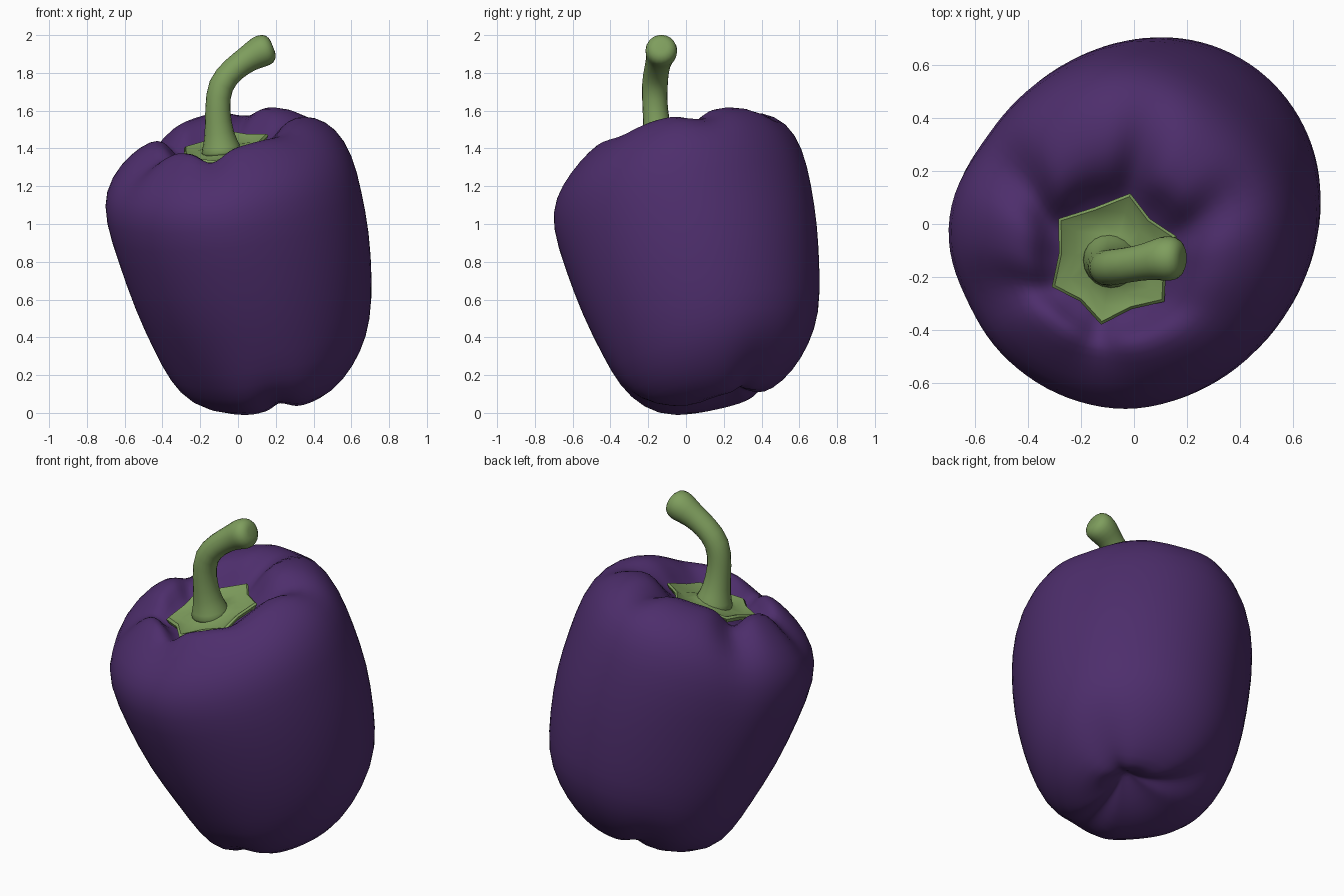
import bpy, bmesh, math
from mathutils import Vector

if "Cube" in bpy.data.objects:
    bpy.data.objects.remove(bpy.data.objects["Cube"])

LEAN = math.atan2(0.82, 0.58)          # direction in which the ends tilt upward


def material(name, color):
    m = bpy.data.materials.new(name)
    m.diffuse_color = (*color, 1)
    m.use_nodes = True
    m.node_tree.nodes["Principled BSDF"].inputs["Base Color"].default_value = m.diffuse_color
    return m


def loft(name, rings, mat, subdiv=1, angle=180):
    """Skin a list of equally long rings, closing both ends with a fan."""
    bm = bmesh.new()
    rows = [[bm.verts.new(p) for p in ring] for ring in rings]
    n = len(rows[0])
    for a, b in zip(rows, rows[1:]):
        for i in range(n):
            j = (i + 1) % n
            bm.faces.new((a[i], a[j], b[j], b[i]))
    for row in (rows[0], rows[-1]):
        c = bm.verts.new(sum((v.co for v in row), Vector()) / n)
        for i in range(n):
            bm.faces.new((row[i], row[(i + 1) % n], c))
    bmesh.ops.recalc_face_normals(bm, faces=bm.faces[:])
    me = bpy.data.meshes.new(name)
    bm.to_mesh(me)
    bm.free()
    me.materials.append(mat)
    ob = bpy.data.objects.new(name, me)
    bpy.context.collection.objects.link(ob)
    if subdiv:
        s = ob.modifiers.new("Smooth", 'SUBSURF')
        s.levels = s.render_levels = subdiv
    bpy.context.view_layer.objects.active = ob
    ob.select_set(True)
    bpy.ops.object.shade_smooth_by_angle(angle=math.radians(angle))
    ob.select_set(False)
    return ob


def bell(a, deg, width):
    """Soft bump around the azimuth deg."""
    d = (math.degrees(a) - deg + 180) % 360 - 180
    return math.exp(-(d / width) ** 2)


def groove(a, grooves, outer=0):
    """Strength of the creases at azimuth a; some fade toward the outside."""
    return sum(depth * (1 + (keep - 1) * outer) * bell(a, deg, width)
               for deg, depth, width, keep in grooves)


purple = material("purple_skin", (0.075, 0.027, 0.15))
green = material("green_stem", (0.21, 0.34, 0.11))

# Body: rings of (centre x, centre y, centre z, radius, tilt, top crease, bottom crease)
top_grooves = [(20, .9, 12, .15), (77, .9, 11, .15), (150, 1.1, 11, .9),
               (205, .9, 11, .7), (258, .9, 11, .3), (320, .3, 14, .1)]
low_grooves = [(30, .8, 14, 1), (125, .9, 14, 1), (275, 1.0, 14, 1)]
# Uneven growth: azimuth, width, radial change, height, height range
bulges = [(225, 35, -.065, .2, .35), (45, 35, -.05, 1.42, .3), (135, 30, -.04, 1.1, .55),
          (180, 18, .015, 1.3, .15), (265, 25, .022, 1.12, .3)]
profile = [
    (.27, .25, .15, .02, .30, 0, 0),
    (.26, .24, .12, .06, .30, 0, 0),
    (.23, .22, .065, .16, .30, 0, .04),
    (.19, .18, .06, .28, .30, 0, .05),
    (.15, .15, .125, .42, .30, 0, .035),
    (.14, .14, .25, .515, .28, 0, .015),
    (.125, .13, .41, .58, .25, 0, .005),
    (.08, .08, .63, .632, .22, 0, 0),
    (.03, .035, .88, .668, .20, .005, 0),
    (-.025, -.01, 1.10, .683, .20, .012, 0),
    (-.04, -.025, 1.27, .658, .25, .03, 0),
    (-.045, -.03, 1.405, .58, .30, .05, 0),
    (-.05, -.05, 1.485, .475, .32, .07, 0),
    (-.06, -.09, 1.51, .375, .33, .09, 0),
    (-.075, -.12, 1.465, .30, .33, .08, 0),
    (-.08, -.13, 1.385, .25, .33, .03, 0),
    (-.08, -.13, 1.34, .18, .33, 0, 0),
]
N = 48
rings = []
for cx, cy, cz, r, k, tc, lc in profile:
    ring = []
    outer = min(max((r - .36) / .2, 0), 1)
    for i in range(N):
        a = 2 * math.pi * i / N
        gt, gl = groove(a, top_grooves, outer), groove(a, low_grooves)
        rr = r - (tc * gt * .75 + lc * gl * .4 if r > .4 else 0)
        if r > .3:
            rr += sum(amt * bell(a, deg, w) * math.exp(-((cz - h) / hw) ** 2)
                      for deg, w, amt, h, hw in bulges)
        z = cz + k * rr * math.cos(a - LEAN) - (tc * gt if cz > 1.3 else 0) + lc * gl
        ring.append((cx + rr * math.cos(a), cy + rr * math.sin(a), z))
    rings.append(ring)
loft("pepper_body", rings, purple)

# Calyx: six-pointed cupped cap lying in the dimple, each point in a crease
tips = [19, 75, 144, 205, 260, 320, 379]
azimuths = []
for a, b in zip(tips, tips[1:]):
    azimuths += [(a, .255), ((a + b) / 2, .205)]
cap = []
for f, z in ((.2, 1.42), (.42, 1.40), (.7, 1.385), (.95, 1.41), (1.0, 1.40), (.95, 1.375), (.5, 1.34)):
    ring = []
    for deg, r in azimuths:
        a = math.radians(deg)
        r = r * f if f > .6 else .23 * f
        ring.append((-.08 + r * math.cos(a), -.13 + r * math.sin(a),
                     z + .34 * r * math.cos(a - LEAN)))
    cap.append(ring)
loft("calyx", cap, green, 0, 50)

# Stem: bent tube, flared at the base and swollen at the tip
path = [(-.085, -.135, 1.36, .125), (-.09, -.138, 1.41, .105), (-.10, -.15, 1.48, .08),
        (-.11, -.165, 1.61, .069), (-.10, -.167, 1.74, .074), (-.02, -.155, 1.825, .070),
        (.06, -.14, 1.88, .074), (.11, -.13, 1.91, .092), (.16, -.13, 1.93, .09),
        (.185, -.13, 1.94, .055)]
tube = []
for i, (x, y, z, r) in enumerate(path):
    p, q = path[max(i - 1, 0)], path[min(i + 1, len(path) - 1)]
    t = (Vector(q[:3]) - Vector(p[:3])).normalized()
    side = t.cross(Vector((0, 1, 0))).normalized()
    up = side.cross(t)
    tube.append([Vector((x, y, z)) + r * (side * math.cos(j * math.pi / 5) + up * math.sin(j * math.pi / 5))
                 for j in range(10)])
loft("stem", tube, green)
